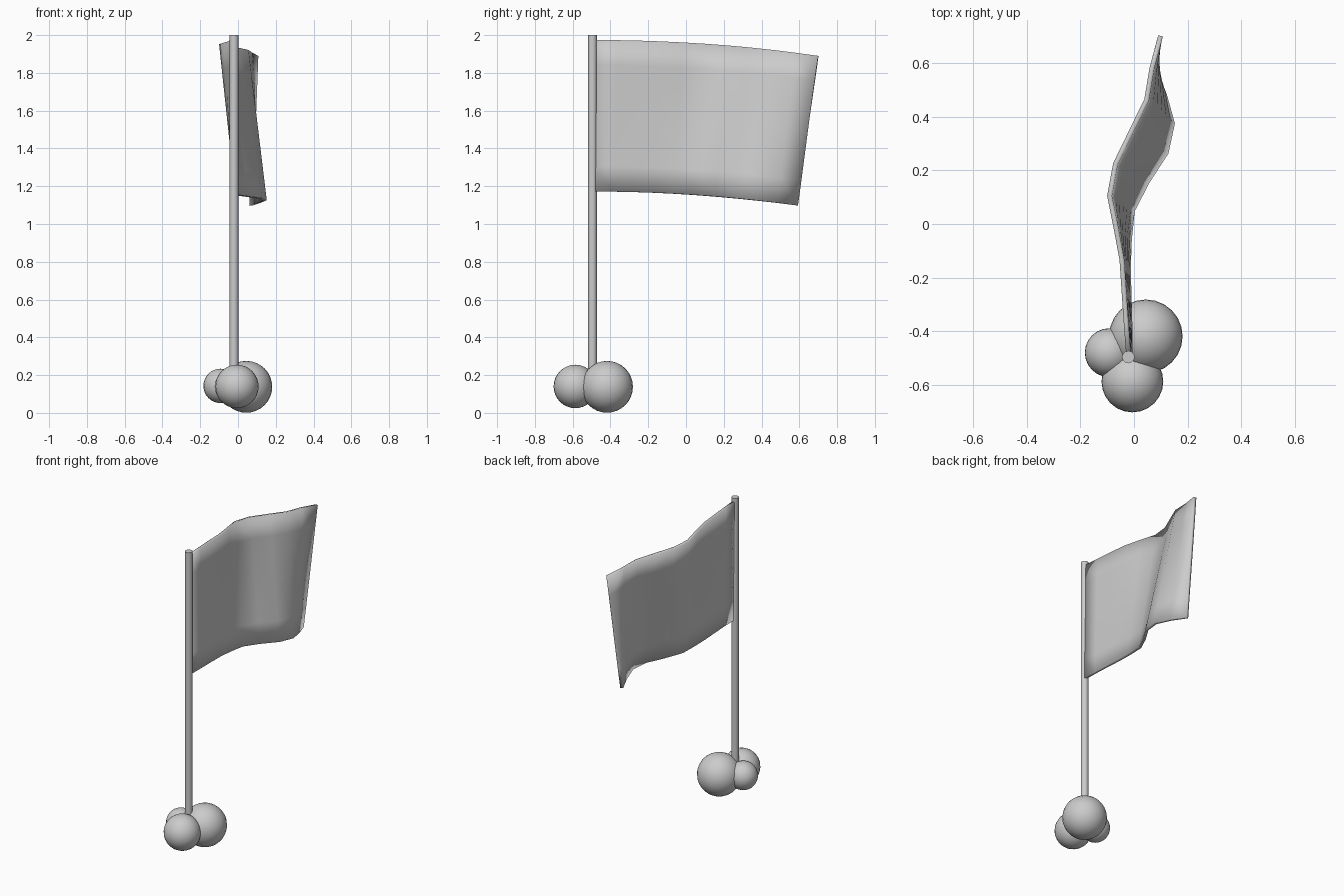
import bpy, math

if "Cube" in bpy.data.objects:
    bpy.data.objects.remove(bpy.data.objects["Cube"])


def smooth(obj, angle):
    bpy.ops.object.select_all(action='DESELECT')
    obj.select_set(True)
    bpy.context.view_layer.objects.active = obj
    bpy.ops.object.shade_smooth_by_angle(angle=math.radians(angle))


# Base: three overlapping balls
balls = [
    ("base_ball_large", (0.044, -0.418, 0.138), 0.137),
    ("base_ball_medium", (-0.006, -0.586, 0.140), 0.115),
    ("base_ball_small", (-0.092, -0.479, 0.143), 0.091),
]
for name, loc, r in balls:
    bpy.ops.mesh.primitive_uv_sphere_add(segments=24, ring_count=16, radius=r, location=loc)
    ball = bpy.context.object
    ball.name = name
    smooth(ball, 40)

# Pole
bottom, top = 0.12, 2.0
bpy.ops.mesh.primitive_cylinder_add(vertices=12, radius=0.0235, depth=top - bottom,
                                    location=(-0.021, -0.495, (top + bottom) / 2))
pole = bpy.context.object
pole.name = "pole"
smooth(pole, 40)

# Flag: ruled sheet between a wavy top edge and a wavy, shorter bottom edge
top_x = [-0.020, -0.029, -0.037, -0.045, -0.067, -0.091, -0.069, -0.011, 0.047, 0.067, 0.099]
low_x = [-0.014, -0.015, -0.018, -0.021, -0.017, -0.006, 0.050, 0.120, 0.143, 0.113, 0.068]
cols, rows = len(top_x), 7
verts, faces = [], []
for j in range(rows):
    s = j / (rows - 1)
    for i in range(cols):
        t = i / (cols - 1)
        hi = (top_x[i], -0.49 + 1.19 * t, 1.974 - 0.084 * t * t)
        lo = (low_x[i], -0.49 + 1.08 * t, 1.172 - 0.074 * t * t)
        verts.append([a + (b - a) * s for a, b in zip(hi, lo)])
for j in range(rows - 1):
    for i in range(cols - 1):
        a = j * cols + i
        faces.append((a, a + cols, a + cols + 1, a + 1))
mesh = bpy.data.meshes.new("flag")
mesh.from_pydata(verts, [], faces)
flag = bpy.data.objects.new("flag", mesh)
bpy.context.collection.objects.link(flag)

# Cloth thickness
solid = flag.modifiers.new("thickness", 'SOLIDIFY')
solid.thickness = 0.018
solid.offset = 0
solid.use_even_offset = True
smooth(flag, 25)
